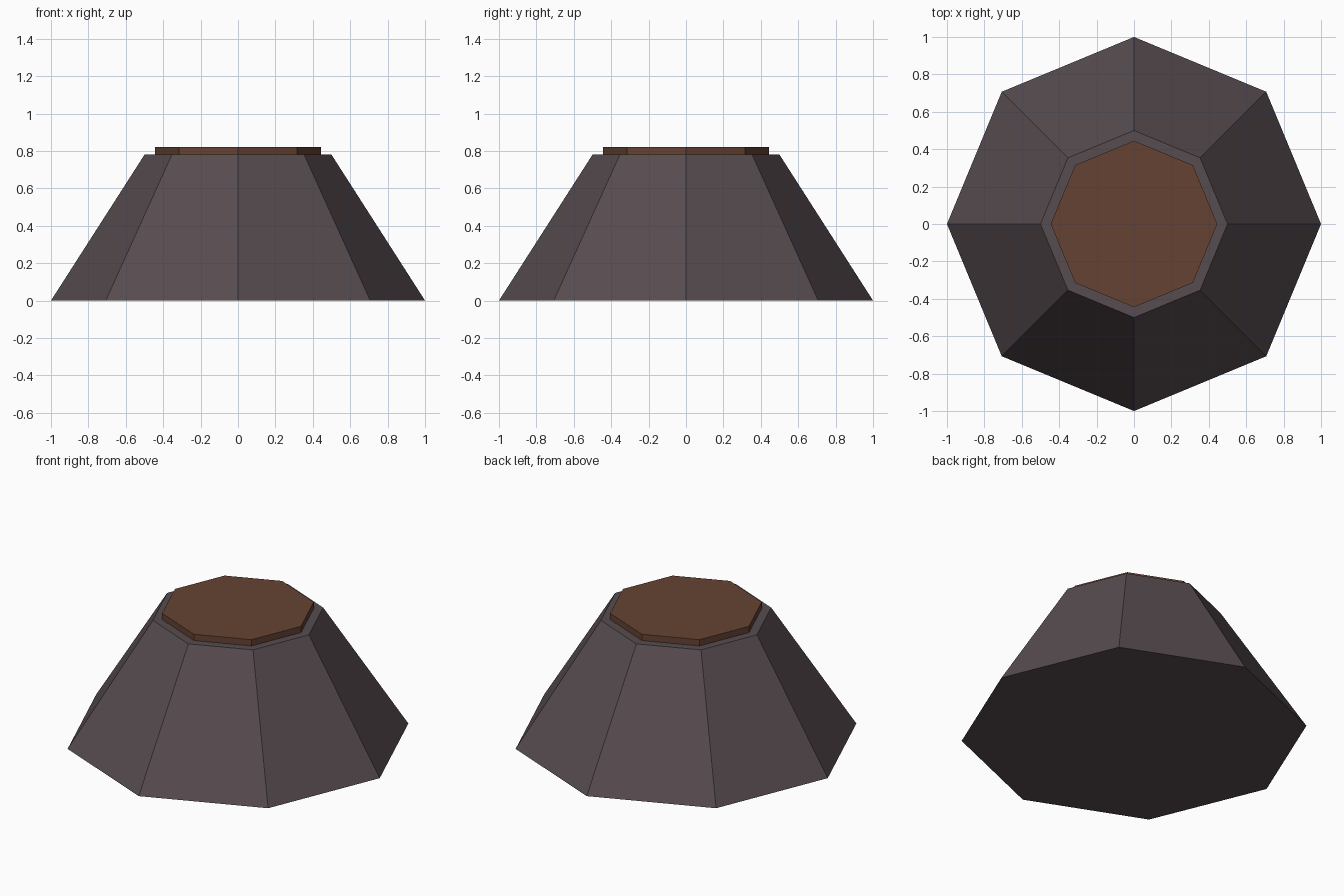
import bpy

if "Cube" in bpy.data.objects:
    bpy.data.objects.remove(bpy.data.objects["Cube"])


def material(name, color):
    m = bpy.data.materials.new(name)
    m.diffuse_color = (*color, 1.0)
    m.use_nodes = True
    m.node_tree.nodes["Principled BSDF"].inputs["Base Color"].default_value = m.diffuse_color
    return m


def octagon_solid(name, r_bottom, r_top, z_bottom, z_top, mat):
    bpy.ops.mesh.primitive_cone_add(
        vertices=8, radius1=r_bottom, radius2=r_top, depth=z_top - z_bottom,
        location=(0, 0, (z_bottom + z_top) / 2))
    ob = bpy.context.object
    ob.name = name
    ob.data.materials.append(mat)
    return ob


stone = material("dark_stone", (0.095, 0.072, 0.080))
rust = material("rust_brown", (0.130, 0.055, 0.033))

# Tapered eight-sided mound
octagon_solid("mound", 1.0, 0.5, 0.0, 0.78, stone)

# Thin cap set into the flat top
octagon_solid("crater_cap", 0.445, 0.445, 0.74, 0.82, rust)
